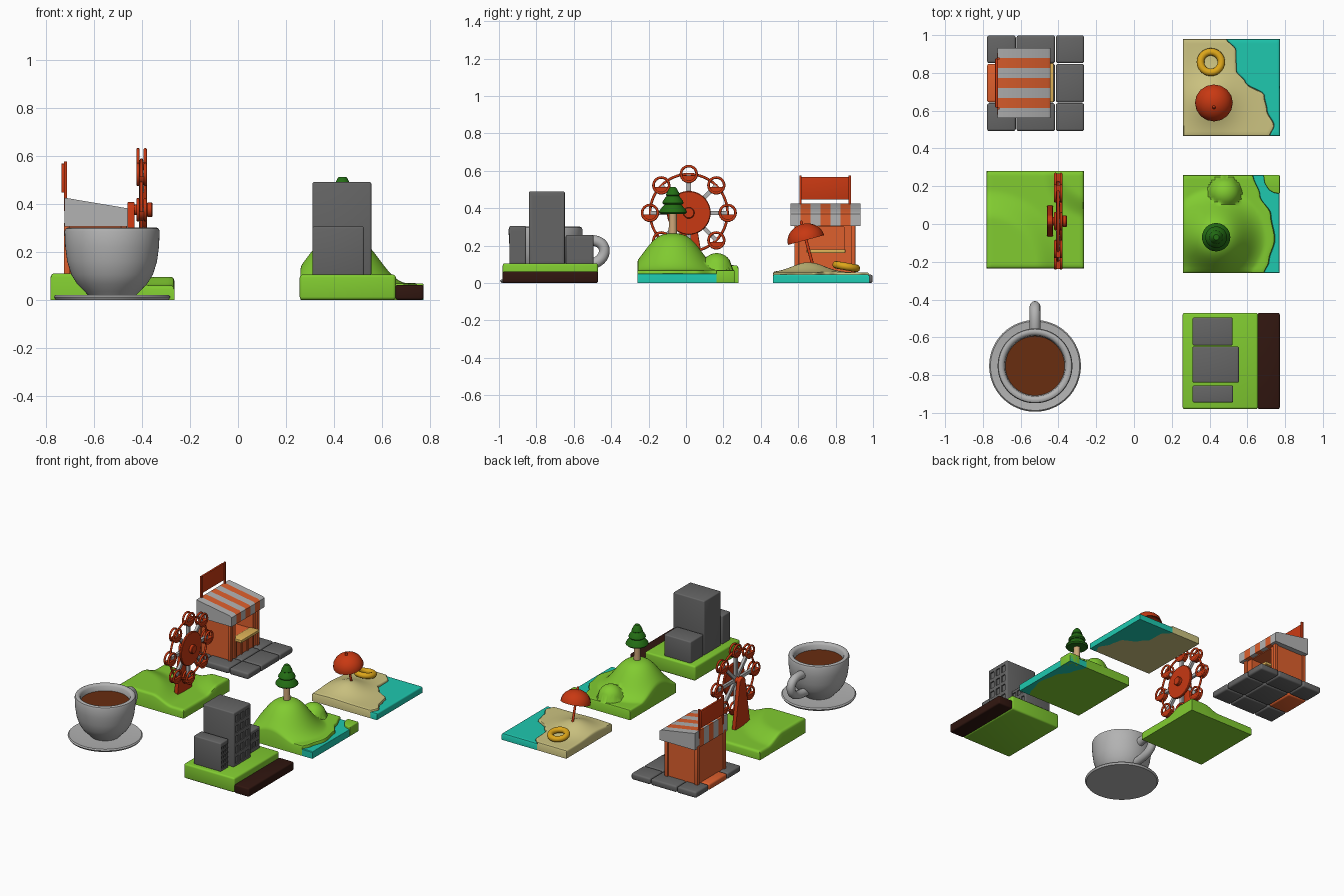
import bpy, bmesh, math
from mathutils import Matrix, Vector

if "Cube" in bpy.data.objects:
    bpy.data.objects.remove(bpy.data.objects["Cube"])

COL = dict(grass=(.22, .6, .03), red=(.58, .04, .006), orange=(.73, .115, .026), teal=(.013, .58, .43),
           sand=(.61, .55, .22), soil=(.03, .008, .005), coffee=(.14, .026, .005), pine=(.017, .156, .007),
           wood=(.61, .38, .19), yellow=(.72, .38, .01), stone=(.13, .13, .13), china=(.45, .45, .45),
           counter=(.75, .46, .1))
MATS = {}
for k, c in COL.items():
    MATS[k] = bpy.data.materials.new(k)
    MATS[k].diffuse_color = (*c, 1)


def finish(name, bm, col, smooth=True, bevel=0):
    bmesh.ops.recalc_face_normals(bm, faces=bm.faces)
    if bevel:
        bmesh.ops.bevel(bm, geom=bm.edges[:], offset=bevel, segments=3, profile=.5, affect='EDGES')
    me = bpy.data.meshes.new(name)
    bm.to_mesh(me)
    bm.free()
    ob = bpy.data.objects.new(name, me)
    bpy.context.collection.objects.link(ob)
    me.materials.append(MATS[col])
    if smooth:
        bpy.ops.object.select_all(action='DESELECT')
        ob.select_set(True)
        bpy.context.view_layer.objects.active = ob
        bpy.ops.object.shade_smooth_by_angle(angle=math.radians(40))
    return ob


def box(name, x0, x1, y0, y1, z0, z1, col, bevel=0):
    bm = bmesh.new()
    m = Matrix.Translation(((x0 + x1) / 2, (y0 + y1) / 2, (z0 + z1) / 2)) @ Matrix.Diagonal((x1 - x0, y1 - y0, z1 - z0, 1))
    bmesh.ops.create_cube(bm, size=1, matrix=m)
    return finish(name, bm, col, True, bevel)


def prism(name, pts, axis, a, b, col, bevel=0):
    put = {'x': lambda p, t: (t, p[0], p[1]), 'y': lambda p, t: (p[0], t, p[1]), 'z': lambda p, t: (p[0], p[1], t)}[axis]
    bm = bmesh.new()
    lo, hi = [[bm.verts.new(put(p, t)) for p in pts] for t in (a, b)]
    bm.faces.new(lo)
    bm.faces.new(hi)
    n = len(pts)
    for i in range(n):
        bm.faces.new((lo[i], lo[(i + 1) % n], hi[(i + 1) % n], hi[i]))
    return finish(name, bm, col, True, bevel)


def lathe(name, prof, col, mat, n=48):
    bm = bmesh.new()
    vs = [bm.verts.new((r, 0, z)) for r, z in prof]
    es = [bm.edges.new(p) for p in zip(vs, vs[1:])]
    bmesh.ops.spin(bm, geom=vs + es, cent=(0, 0, 0), axis=(0, 0, 1), angle=2 * math.pi, steps=n)
    bmesh.ops.remove_doubles(bm, verts=bm.verts, dist=1e-5)
    bm.transform(mat)
    return finish(name, bm, col)


def ring(name, R, r, col, mat, n=48):
    prof = [(R + r * math.cos(t * math.pi / 6), r * math.sin(t * math.pi / 6)) for t in range(13)]
    return lathe(name, prof, col, mat, n)


T = Matrix.Translation
XAX = Matrix.Rotation(math.pi / 2, 4, 'Y')


def disc(name, r, c, x0, x1, col):
    h = x1 - x0
    return lathe(name, [(0, 0), (r - .004, 0), (r, .004), (r, h - .004), (r - .004, h), (0, h)], col, T((x0, c[0], c[1])) @ XAX)


def interp(pts):
    # smooth shoreline: x as a function of y
    def f(y):
        for (ya, xa), (yb, xb) in zip(pts, pts[1:]):
            if y <= yb:
                t = max(0, (y - ya) / (yb - ya))
                return xa + (xb - xa) * t * t * (3 - 2 * t)
        return pts[-1][1]
    return f


def terrain(name, xa, xb, y0, y1, h, col, r=.015):
    # height-field tile with rounded top edges, walls and floor
    N = 40
    ss = [0, .008, .02] + [i / N for i in range(2, N - 1)] + [.98, .992, 1]
    bm = bmesh.new()
    top, bot = [], []
    for v in ss:
        y = y0 + (y1 - y0) * v
        a, b = xa(y), xb(y)
        rt, rb = [], []
        for u in ss:
            x = a + (b - a) * u
            e = min(x - a, b - x, y - y0, y1 - y)
            k = r - math.sqrt(max(0, r * r - (r - e) ** 2)) if e < r else 0
            rt.append(bm.verts.new((x, y, h(x, y) - k)))
            rb.append(bm.verts.new((x, y, 0)))
        top.append(rt)
        bot.append(rb)
    n = len(ss)
    for g in (top, bot):
        for i in range(n - 1):
            for j in range(n - 1):
                bm.faces.new((g[i][j], g[i][j + 1], g[i + 1][j + 1], g[i + 1][j]))
    loop = [(0, j) for j in range(n - 1)] + [(i, n - 1) for i in range(n - 1)] + \
           [(n - 1, j) for j in range(n - 1, 0, -1)] + [(i, 0) for i in range(n - 1, 0, -1)]
    for (i, j), (k, l) in zip(loop, loop[1:] + loop[:1]):
        bm.faces.new((top[i][j], top[k][l], bot[k][l], bot[i][j]))
    return finish(name, bm, col)


def const(c):
    return lambda *a: c


def cut(ob, boxes):
    bm = bmesh.new()
    for x0, x1, y0, y1, z0, z1 in boxes:
        m = T(((x0 + x1) / 2, (y0 + y1) / 2, (z0 + z1) / 2)) @ Matrix.Diagonal((x1 - x0, y1 - y0, z1 - z0, 1))
        bmesh.ops.create_cube(bm, size=1, matrix=m)
    c = finish(ob.name + "_cutter", bm, 'stone', False)
    c.hide_render = True
    c.hide_set(True)
    md = ob.modifiers.new("openings", 'BOOLEAN')
    md.operation, md.solver, md.object = 'DIFFERENCE', 'EXACT', c


# cup, saucer, coffee
CUP = T((-.524, -.751, 0))
lathe("saucer", [(0, 0), (.235, 0), (.243, .012), (.236, .02), (.18, .014), (0, .014)], 'china', CUP, 64)
lathe("cup", [(0, .014), (.095, .014), (.115, .035), (.145, .065), (.17, .105), (.187, .16), (.195, .22), (.198, .285),
              (.194, .296), (.184, .301), (.17, .298), (.161, .287), (.157, .25), (.15, .2), (0, .2)], 'china', CUP, 64)
lathe("coffee", [(0, .22), (.153, .22), (.157, .255), (0, .255)], 'coffee', CUP, 64)
cu = bpy.data.curves.new("cup_handle", 'CURVE')
cu.dimensions, cu.bevel_depth, cu.bevel_resolution, cu.use_fill_caps = '3D', .029, 4, True
sp = cu.splines.new('NURBS')
path = [(-.575, .22), (-.51, .235), (-.44, .22), (-.43, .15), (-.48, .10), (-.55, .09), (-.61, .085)]
sp.points.add(len(path) - 1)
for p, (y, z) in zip(sp.points, path):
    p.co = (-.524, y, z, 1)
sp.use_endpoint_u, sp.order_u = True, 4
cu.materials.append(MATS['china'])
bpy.context.collection.objects.link(bpy.data.objects.new("cup_handle", cu))

# food stall on paving
xs, ys = [-.78, -.624, -.416, -.262], [.49, .642, .85, 1.0]
for i in range(3):
    for j in range(3):
        c = 'orange' if (i, j) == (0, 1) else 'stone'
        box(f"paving_{i}{j}", xs[i] + .002, xs[i + 1] - .002, ys[j] + .002, ys[j + 1] - .002, 0, .045, c, .012)
body = box("stall_body", -.715, -.475, .59, .895, .04, .33, 'orange')
cut(body, [(-.62, -.4, .65, .845, .175, .3)])
for x in (-.713, -.475):
    for y in (.592, .893):
        box("stall_post", x - .012, x + .012, y - .012, y + .012, .04, .32, 'orange', .003)
for k in range(4):
    y = .65 + k * .065
    box("stall_batten", -.476, -.468, y - .005, y + .005, .045, .165, 'orange')
box("stall_counter", -.5, -.425, .645, .852, .16, .18, 'counter', .004)
w = .372 / 7
for k in range(7):
    prism(f"awning_stripe_{k}", [(-.722, .425), (-.455, .38), (-.443, .37), (-.443, .305), (-.722, .305)], 'y',
          .56 + k * w, .56 + (k + 1) * w, 'china' if k % 2 == 0 else 'orange')
box("sign_board", -.735, -.72, .617, .875, .446, .567, 'red', .003)
for y in (.612, .876):
    box("sign_post", -.724, -.711, y - .006, y + .006, .37, .575, 'red')


# fairground tile and wheel
def sm(t):
    t = min(1, max(0, t))
    return t * t * (3 - 2 * t)


def park(x, y):
    a = math.hypot(x + .78, y + .235)
    b = math.hypot(x + .2, y - .32)
    return .06 + .05 * sm((.42 - a) / .16) + .035 * sm((.3 - b) / .12)


terrain("park_ground", const(-.78), const(-.265), -.235, .28, park, 'grass')
WC = Vector((.015, .375))
prism("wheel_support", [(-.07, .05), (.10, .05), (.045, .385), (.03, .403), (.015, .407), (0, .403), (-.015, .385)],
      'x', -.46, -.43, 'red', .004)
disc("wheel_axle", .022, WC, -.45, -.37, 'red')
disc("wheel_disc", .117, WC, -.395, -.378, 'red')
disc("wheel_hub_cap", .03, WC, -.38, -.355, 'red')
ring("wheel_rim", .207, .007, 'red', T((-.402, *WC)) @ XAX, 64)
for k in range(8):
    a = k * math.pi / 4
    d = Vector((math.cos(a), math.sin(a)))
    s = Vector((-d.y, d.x)) * .011
    prism(f"spoke_{k}", [WC + s, WC - s, WC + d * .205 - s, WC + d * .205 + s], 'x', -.412, -.392, 'china')
    c = WC + d * .208
    for x in (-.416, -.386):
        ring(f"gondola_ring_{k}", .042, .007, 'red', T((x, *c)) @ XAX, 24)
    arc = [math.pi * (1.06 + .88 * t / 12) for t in range(13)]
    prism(f"gondola_tub_{k}", [(c.x + .045 * math.cos(t), c.y + .045 * math.sin(t)) for t in arc], 'x', -.42, -.382, 'red')

# city tile
box("city_lawn", .257, .657, -.98, -.47, 0, .105, 'grass', .012)
box("city_road", .655, .772, -.98, -.47, 0, .062, 'soil', .01)
for name, x1, y0, y1, z1, rows, zr, ww, wh in (("tall", .555, -.84, -.648, .49, 5, (.145, .438), .036, .048),
                                               ("mid", .525, -.945, -.855, .305, 5, (.13, .265), .019, .022),
                                               ("low", .522, -.643, -.495, .257, 2, (.15, .215), .03, .038)):
    b = box(name + "_tower", .31, x1, y0, y1, .1, z1, 'stone', .008)
    hs = []
    for r in range(rows):
        z = zr[0] + (zr[1] - zr[0]) * r / (rows - 1)
        for q in range(3):
            y = (y0 + y1) / 2 + (q - 1) * (y1 - y0) * .3
            hs.append((x1 - .008, x1 + .02, y - ww / 2, y + ww / 2, z - wh / 2, z + wh / 2))
    cut(b, hs)

# hill tile with water
shore = interp([(-.26, .69), (-.2, .715), (-.08, .746), (.05, .725), (.15, .667), (.26, .63)])


def hill(x, y):
    d, e = math.hypot(x - .435, y + .07), math.hypot(x - .48, y - .165)
    g = .06 + .205 * math.exp(-(d / .178) ** 3)
    return max(g, .07 + .09 * math.sqrt(max(0, 1 - (e / .085) ** 2)))


terrain("hill", const(.26), shore, -.26, .26, hill, 'grass', .01)
terrain("hill_water", shore, const(.77), -.26, .26, const(.05), 'teal', .004)
prism("far_bank", [(.685, .26), (.692, .215), (.715, .18), (.74, .165), (.772, .16), (.772, .26)], 'z', 0, .068, 'grass', .006)
TR = T((.435, -.07, 0))
lathe("tree_trunk", [(0, .24), (.023, .24), (.021, .39), (0, .39)], 'wood', TR, 24)
for k, (r, z, h) in enumerate(((.075, .37, .06), (.057, .42, .055), (.037, .462, .05))):
    lathe(f"tree_tier_{k}", [(0, z), (r - .008, z), (r, z + .008), (r - .003, z + .018), (r * .55, z + h - .006), (r * .4, z + h),
                             (0, z + h)], 'pine', TR, 32)

# beach tile
surf = interp([(.465, .72), (.52, .742), (.6, .705), (.68, .69), (.75, .59), (.81, .542), (.92, .54), (.98, .49)])
terrain("beach_sand", const(.26), surf, .465, .98,
        lambda x, y: .056 + .055 * math.exp(-(math.hypot(x - .41, y - .655) / .12) ** 2), 'sand', .01)
terrain("beach_water", surf, const(.772), .465, .98, const(.046), 'teal', .01)
UM = T((.423, .682, .08)) @ Matrix.Rotation(math.radians(15), 4, 'X')
lathe("parasol_pole", [(0, 0), (.008, 0), (.008, .255), (.004, .262), (0, .262)], 'red', UM, 16)
dome = [(.1 * math.cos(t * math.pi / 20), .155 + .088 * math.sin(t * math.pi / 20)) for t in range(10)]
lathe("parasol_canopy", [(0, .225), (.06, .2), (.094, .155)] + dome + [(0, .243)], 'red', UM, 16)
ring("swim_ring", .055, .02, 'yellow', T((.407, .857, .088)) @ Matrix.Rotation(math.radians(-10), 4, 'X'))

for m in bpy.data.materials:
    if m.users and not m.is_grease_pencil:
        m.use_nodes = True
        m.node_tree.nodes["Principled BSDF"].inputs["Base Color"].default_value = m.diffuse_color
